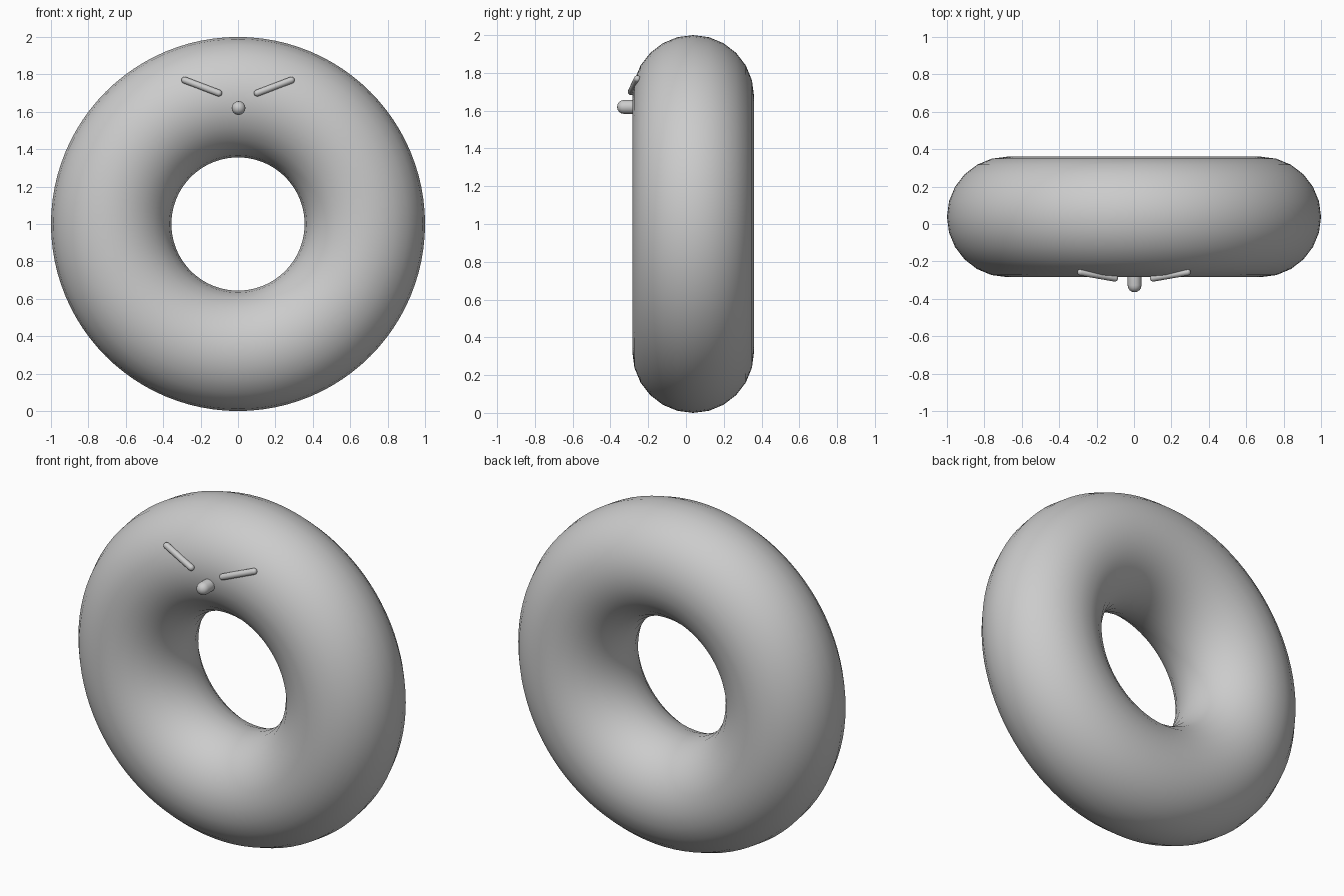
import bpy, bmesh, math
from mathutils import Vector

if "Cube" in bpy.data.objects:
    bpy.data.objects.remove(bpy.data.objects["Cube"])

grey = bpy.data.materials.new("plain grey")
grey.diffuse_color = (0.6, 0.6, 0.6, 1)
grey.use_nodes = True
grey.node_tree.nodes["Principled BSDF"].inputs["Base Color"].default_value = grey.diffuse_color


def finish(obj, name):
    obj.name = name
    obj.data.materials.append(grey)
    for p in obj.data.polygons:
        p.use_smooth = True


def capsule(name, a, b, r, sides=16, rings=4):
    """Rounded rod whose hemispherical ends are centred on a and b."""
    a, b = Vector(a), Vector(b)
    bm = bmesh.new()
    bmesh.ops.create_uvsphere(bm, u_segments=sides, v_segments=rings * 2, radius=r)
    # Cut at the equator, then pull the upper half away to form the shaft
    equator = [e for e in bm.edges if all(abs(v.co.z) < r * 0.01 for v in e.verts)]
    bmesh.ops.split_edges(bm, edges=equator)
    top = {v for f in bm.faces if f.calc_center_median().z > 0 for v in f.verts}
    for v in top:
        v.co.z += (b - a).length
    rims = [e for e in bm.edges if e.is_boundary]
    bmesh.ops.bridge_loops(bm, edges=rims)
    bmesh.ops.recalc_face_normals(bm, faces=bm.faces[:])
    mesh = bpy.data.meshes.new(name)
    bm.to_mesh(mesh)
    bm.free()
    obj = bpy.data.objects.new(name, mesh)
    bpy.context.collection.objects.link(obj)
    obj.location = a
    obj.rotation_euler = (b - a).to_track_quat('Z', 'Y').to_euler()
    finish(obj, name)


# Ring body, standing upright
bpy.ops.mesh.primitive_torus_add(
    major_radius=0.678, minor_radius=0.322, major_segments=96, minor_segments=24,
    location=(0, 0.038, 1), rotation=(math.pi / 2, 0, 0))
finish(bpy.context.object, "ring_body")

# Nose, poking out of the front
capsule("nose", (0.003, -0.20, 1.62), (0.003, -0.328, 1.62), 0.037)

# Slanted brows
for side, name in ((-1, "left_brow"), (1, "right_brow")):
    capsule(name, (side * 0.103, -0.290, 1.70), (side * 0.285, -0.258, 1.769), 0.018)
